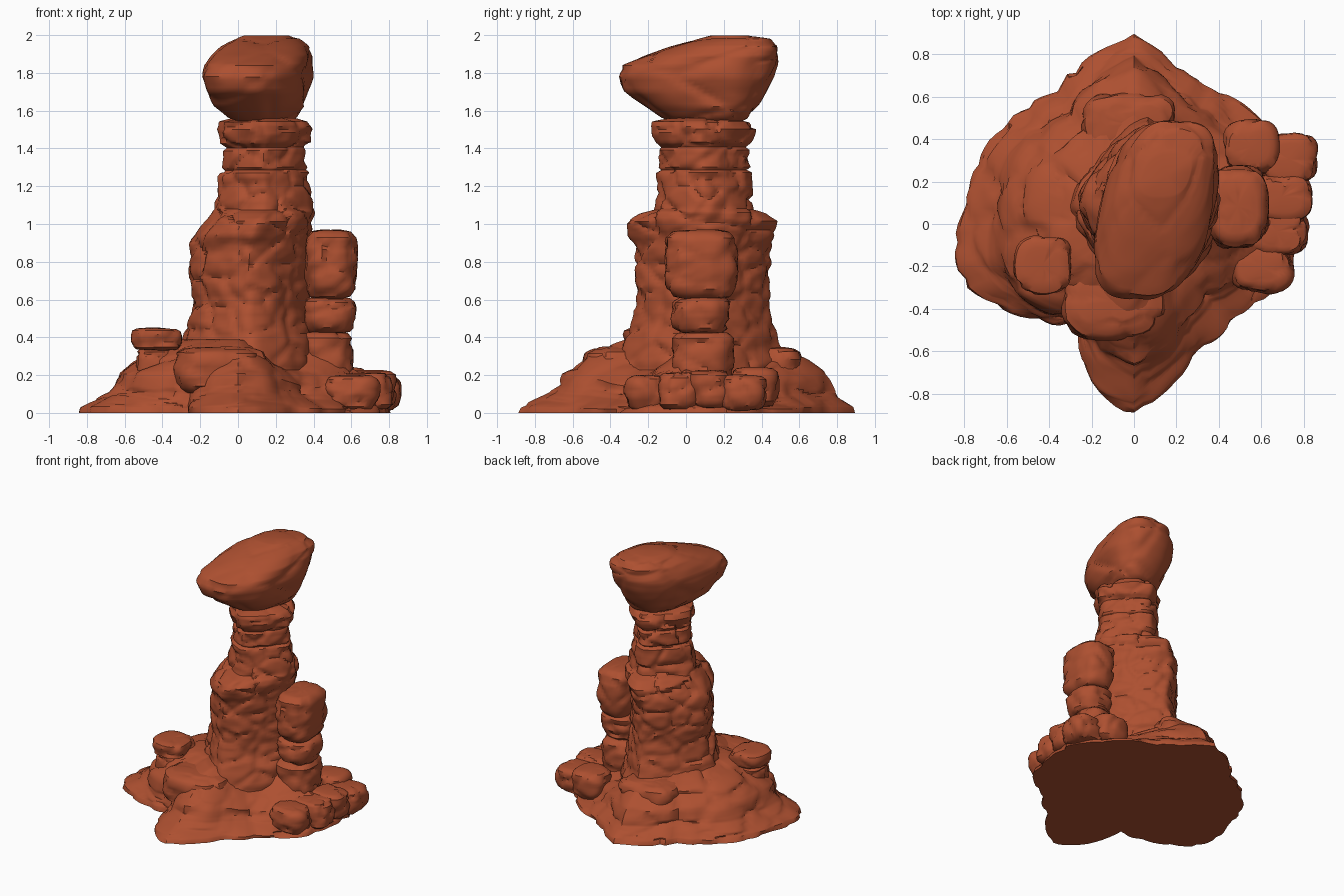
import bpy, math
from mathutils import Vector, noise

if "Cube" in bpy.data.objects:
    bpy.data.objects.remove(bpy.data.objects["Cube"])

rock = bpy.data.materials.new("red_sandstone")
rock.diffuse_color = (0.42, 0.08, 0.03, 1)
rock.use_nodes = True
rock.node_tree.nodes["Principled BSDF"].inputs["Base Color"].default_value = rock.diffuse_color


def rough(p, centre, amp, scale, seed):
    """Push a point sideways so the surface breaks into cracked blocks."""
    q = Vector((p.x, p.y, p.z * 1.5)) * scale + Vector((seed * 7.3, seed * 3.1, seed * 5.7))
    dist, pts = noise.voronoi(q)
    crack = min((dist[1] - dist[0]) / 0.25, 1) - 0.8
    block = noise.noise(pts[0] * 3.7)
    fine = noise.noise(q * 2.5)
    out = Vector((p.x - centre.x, p.y - centre.y, 0))
    if out.length > 1e-4:
        out.normalize()
    d = amp * (0.7 * crack + 0.9 * block + 0.35 * fine)
    return p + out * d + Vector((0, 0, amp * 0.4 * block))


def loft(name, rings, amp, scale, seed, floor=False):
    """Skin a stack of equal-length rings and close both ends."""
    n, verts, faces = len(rings[0]), [], []
    for k, ring in enumerate(rings):
        c = sum(ring, Vector()) / n
        for p in ring:
            q = rough(p, c, amp, scale, seed)
            if floor:
                q.z = 0 if k == 0 else max(q.z, 0.004)
            verts.append(q)
    for k in range(len(rings) - 1):
        for i in range(n):
            j = (i + 1) % n
            faces.append((k * n + i, k * n + j, (k + 1) * n + j, (k + 1) * n + i))
    for k, flip in ((0, True), (len(rings) - 1, False)):
        idx = range(k * n, k * n + n)
        m = len(verts)
        verts.append(sum((verts[i] for i in idx), Vector()) / n)
        for i in range(n):
            a, b = k * n + i, k * n + (i + 1) % n
            faces.append((b, a, m) if flip else (a, b, m))
    me = bpy.data.meshes.new(name)
    me.from_pydata(verts, [], faces)
    me.materials.append(rock)
    ob = bpy.data.objects.new(name, me)
    bpy.context.collection.objects.link(ob)
    bpy.context.view_layer.objects.active = ob
    ob.select_set(True)
    bpy.ops.object.shade_smooth_by_angle(angle=math.radians(40))
    ob.select_set(False)
    return ob


def refine(rows, step):
    """Insert in-between rows so no gap is larger than step."""
    out = [rows[0]]
    for a, b in zip(rows, rows[1:]):
        m = max(1, math.ceil(max(abs(u - v) for u, v in zip(a, b)) / step))
        out += [[u + (v - u) * i / m for u, v in zip(a, b)] for i in range(1, m + 1)]
    return out


def section(row, n, power, shear=0.0):
    """Superellipse ring from (z, x0, x1, y0, y1); low power is diamond-like."""
    z, x0, x1, y0, y1 = row
    ring = []
    for i in range(n):
        t = 2 * math.pi * i / n
        c, s = math.cos(t), math.sin(t)
        r = (abs(c) ** power + abs(s) ** power) ** (-1 / power)
        u, v = c * r, s * r
        u = u * (1 - 0.4 * shear) + v * shear
        ring.append(Vector(((x0 + x1) / 2 + u * (x1 - x0) / 2,
                            (y0 + y1) / 2 + v * (y1 - y0) / 2, z)))
    return ring


def stack(name, rows, n, power, step, amp, scale, seed, shear=0.0):
    rings = [section(r, n, power, shear) for r in refine(rows, step)]
    return loft(name, rings, amp, scale, seed)


def boulder(name, x0, x1, y0, y1, z0, z1, seed):
    """Rounded block filling a box."""
    rows = []
    for f, inset in ((0, .3), (.04, .12), (.15, .03), (.4, 0), (.7, .0), (.88, .03), (.97, .12), (1, .3)):
        dx, dy = (x1 - x0) * inset, (y1 - y0) * inset
        rows.append((z0 + (z1 - z0) * f, x0 + dx, x1 - dx, y0 + dy, y1 - dy))
    return stack(name, rows, 40, 2.9, 0.025, 0.022, 5, seed)


# Spreading base: outline radii every 15 degrees, at the ground and at the shelf
ground = [.79, .82, .79, .76, .74, .77, .89, .81, .71, .75, .78, .79,
          .82, .88, .76, .65, .55, .79, .90, .76, .66, .66, .71, .77]
shelf = [.64, .64, .62, .58, .60, .66, .76, .68, .60, .60, .62, .62,
         .62, .64, .62, .56, .50, .58, .66, .60, .50, .48, .54, .60]
levels = [(0, 0, 1), (.03, .05, 1), (.07, .40, 1), (.11, .75, 1), (.15, .95, 1.02), (.21, 1, 1),
          (.24, 1, .94), (.27, 1, .88), (.30, 1, .82), (.33, 1, .74), (.36, 1, .62), (.39, 1, .48)]
rings = []
for z, mix, k in refine(levels, 0.05):
    ring = []
    for i in range(120):
        a, f = i // 5, (i % 5) / 5
        b = (a + 1) % 24
        g = ground[a] * (1 - f) + ground[b] * f
        h = shelf[a] * (1 - f) + shelf[b] * f
        r, t = (g + (h - g) * mix) * k, math.radians(i * 3)
        # the right-hand corners of the shelf lie lower
        low = 1 - 0.45 * max(0, math.cos(t)) * abs(math.sin(2 * t))
        ring.append(Vector((r * math.cos(t), r * math.sin(t), z * low)))
    rings.append(ring)
loft("base", rings, 0.03, 4, 2, floor=True)

# Main diamond-plan column with its jutting ledge and layered neck
column = [(.15, -.36, .49, -.41, .55), (.38, -.29, .42, -.32, .49), (.50, -.26, .39, -.28, .46),
          (.60, -.24, .38, -.27, .45), (.75, -.27, .38, -.27, .45), (.90, -.25, .38, -.28, .46),
          (.94, -.24, .38, -.31, .48), (1.02, -.18, .40, -.32, .49), (1.06, -.15, .41, -.25, .43),
          (1.08, -.14, .41, -.18, .36), (1.15, -.12, .40, -.17, .35), (1.27, -.10, .37, -.16, .34),
          (1.285, -.08, .35, -.13, .31), (1.30, -.09, .36, -.15, .33), (1.39, -.08, .35, -.15, .33),
          (1.405, -.06, .34, -.13, .31), (1.43, -.10, .38, -.16, .34), (1.50, -.11, .40, -.19, .37),
          (1.54, -.09, .37, -.17, .34), (1.56, -.02, .30, -.08, .26)]
stack("column", column, 96, 1.4, 0.02, 0.024, 5, 5)

# Balanced cap boulder
cap = [(1.53, .02, .26, -.05, .28), (1.56, -.05, .31, -.12, .33), (1.62, -.13, .36, -.21, .37),
       (1.70, -.18, .38, -.33, .42), (1.78, -.20, .41, -.36, .46), (1.84, -.19, .41, -.34, .48),
       (1.89, -.15, .41, -.22, .49), (1.94, -.10, .39, -.07, .49), (1.98, -.03, .34, .06, .45),
       (2.0, .03, .28, .13, .33)]
stack("cap_boulder", cap, 80, 2.5, 0.025, 0.022, 2.6, 4, shear=0.27)

# Side pillar, perched rock, rim boulders and footing slabs
blocks = [("pillar_top", .35, .63, -.11, .28, .60, .97), ("pillar_middle", .34, .62, -.07, .23, .42, .61),
          ("pillar_foot", .32, .61, -.07, .25, .12, .43),
          ("perched_rock", -.56, -.29, -.33, -.06, .33, .45), ("perched_rock_foot", -.54, -.33, -.29, -.08, .2, .34),
          ("rim_boulder_back", .42, .68, .24, .49, .03, .24), ("rim_boulder_corner", .60, .86, .18, .43, .01, .20),
          ("rim_boulder_side", .56, .83, .02, .24, .02, .22), ("rim_boulder_middle", .52, .82, -.15, .08, .01, .21),
          ("rim_boulder_front", .46, .74, -.32, -.09, .01, .20),
          ("left_slab", -.50, -.15, -.10, .26, .15, .34), ("front_slab", -.34, .14, -.55, -.18, .1, .35),
          ("back_slab", -.24, .20, .32, .62, .12, .35)]
for s, b in enumerate(blocks):
    boulder(*b, s + 10)
